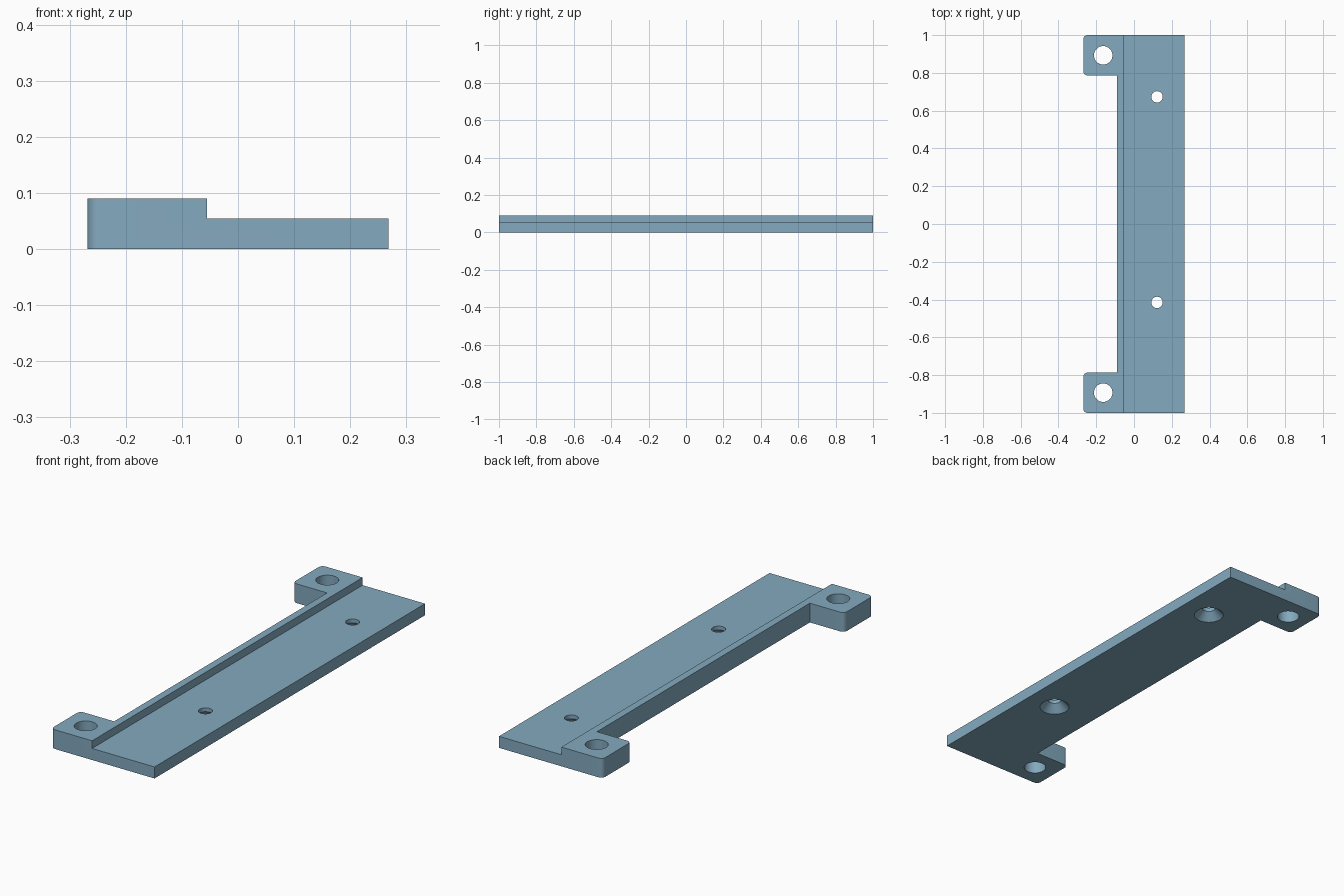
import bpy, bmesh, math

if "Cube" in bpy.data.objects:
    bpy.data.objects.remove(bpy.data.objects["Cube"])

steel_blue = bpy.data.materials.new("steel_blue")
steel_blue.diffuse_color = (0.23, 0.40, 0.52, 1)
steel_blue.use_nodes = True
steel_blue.node_tree.nodes["Principled BSDF"].inputs["Base Color"].default_value = steel_blue.diffuse_color

X, Y, H = 0.268, 1.0, 0.09          # half width, half length, full height
STEP_X, STEP_Z = -0.055, 0.054      # edge and floor of the lowered shelf
NOTCH_X, NOTCH_Y = -0.09, 0.787     # cut-out between the mounting ears
R = 0.022                           # ear corner radius


def corner(cx, cy, start):
    """Quarter-round outline points, turning counter-clockwise."""
    return [(cx + R * math.cos(start + i * math.pi / 16),
             cy + R * math.sin(start + i * math.pi / 16)) for i in range(9)]


def finish(name, bm):
    bmesh.ops.recalc_face_normals(bm, faces=bm.faces)
    mesh = bpy.data.meshes.new(name)
    bm.to_mesh(mesh)
    bm.free()
    mesh.materials.append(steel_blue)
    obj = bpy.data.objects.new(name, mesh)
    bpy.context.collection.objects.link(obj)
    return obj


def cut(target, cutter):
    mod = target.modifiers.new("cut", 'BOOLEAN')
    mod.operation, mod.solver, mod.object = 'DIFFERENCE', 'EXACT', cutter
    bpy.context.view_layer.objects.active = target
    bpy.ops.object.modifier_apply(modifier=mod.name)
    bpy.data.objects.remove(cutter)


def round_cutter(x, y, z0, z1, r0, r1):
    bm = bmesh.new()
    bmesh.ops.create_cone(bm, cap_ends=True, segments=48,
                          radius1=r0, radius2=r1, depth=z1 - z0)
    bmesh.ops.translate(bm, verts=bm.verts, vec=(x, y, (z0 + z1) / 2))
    return finish("hole_cutter", bm)


# Plate outline with two rounded ears, extruded to full height
outline = [(X, -Y), (X, Y)]
outline += corner(-X + R, Y - R, math.pi / 2)
outline += corner(-X + R, NOTCH_Y + R, math.pi)
outline += [(NOTCH_X, NOTCH_Y), (NOTCH_X, -NOTCH_Y)]
outline += corner(-X + R, -NOTCH_Y - R, math.pi / 2)
outline += corner(-X + R, -Y + R, math.pi)
bm = bmesh.new()
base = bm.faces.new([bm.verts.new((x, y, 0)) for x, y in outline])
top = bmesh.ops.extrude_face_region(bm, geom=[base])["geom"]
bmesh.ops.translate(bm, vec=(0, 0, H),
                    verts=[g for g in top if isinstance(g, bmesh.types.BMVert)])
plate = finish("mounting_plate", bm)

# Lowered shelf along the right side
bm = bmesh.new()
bmesh.ops.create_cube(bm, size=1)
for v in bm.verts:
    v.co = (STEP_X if v.co.x < 0 else X + 0.1,
            math.copysign(Y + 0.1, v.co.y),
            STEP_Z if v.co.z < 0 else H + 0.1)
cut(plate, finish("shelf_cutter", bm))

# Ear bolt holes
for y in (-0.893, 0.893):
    cut(plate, round_cutter(-0.163, y, -0.05, 0.15, 0.049, 0.049))

# Screw holes, countersunk from below
for y in (-0.415, 0.673):
    cut(plate, round_cutter(0.122, y, -0.05, 0.15, 0.03, 0.03))
    cut(plate, round_cutter(0.122, y, -0.01, 0.038, 0.076, 0.028))

bpy.ops.object.select_all(action='DESELECT')
plate.select_set(True)
bpy.context.view_layer.objects.active = plate
bpy.ops.object.shade_smooth_by_angle(angle=math.radians(30))
